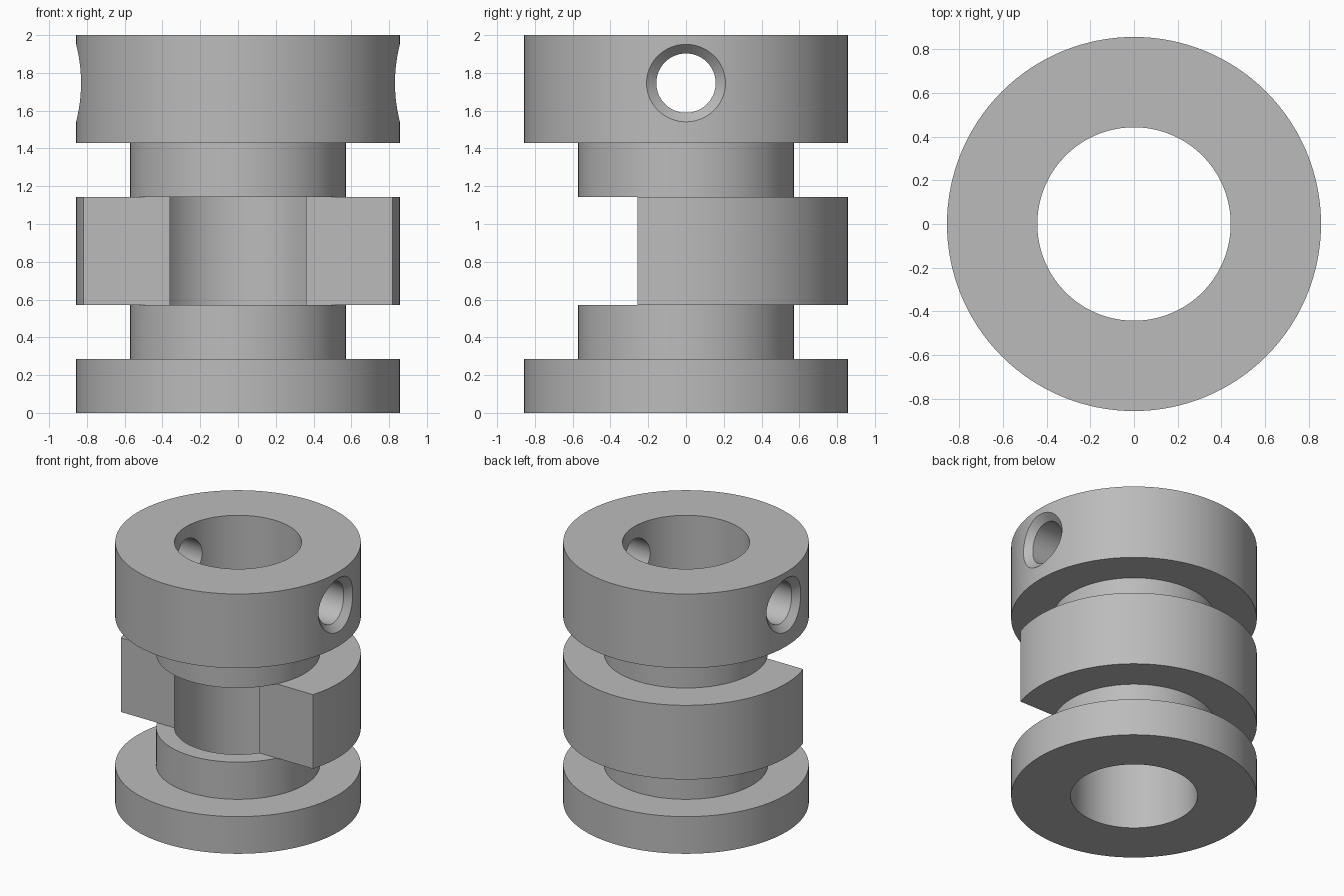
import bpy, bmesh
from math import cos, sin, pi, sqrt, radians

default = bpy.data.objects.get("Cube")
if default:
    bpy.data.objects.remove(default, do_unlink=True)

OUTER, COLLAR, BORE = 0.857, 0.571, 0.443
BAND_LOW, BAND_HIGH = 0.572, 1.143
SIDES = 128


def add_mesh(name, bm):
    bmesh.ops.recalc_face_normals(bm, faces=bm.faces)
    mesh = bpy.data.meshes.new(name)
    bm.to_mesh(mesh)
    bm.free()
    obj = bpy.data.objects.new(name, mesh)
    bpy.context.collection.objects.link(obj)
    return obj


def bridge(bm, a, b):
    n = len(a)
    for i in range(n):
        j = (i + 1) % n
        bm.faces.new((a[i], a[j], b[j], b[i]))


# Bored body: grooved profile turned around z
profile = [(BORE, 0), (OUTER, 0), (OUTER, 0.286), (COLLAR, 0.286),
           (COLLAR, BAND_LOW), (OUTER, BAND_LOW), (OUTER, BAND_HIGH),
           (COLLAR, BAND_HIGH), (COLLAR, 1.429), (OUTER, 1.429),
           (OUTER, 2), (BORE, 2)]
bm = bmesh.new()
rings = [[bm.verts.new((r * cos(2 * pi * i / SIDES), r * sin(2 * pi * i / SIDES), z))
          for i in range(SIDES)] for r, z in profile]
for k, ring in enumerate(rings):
    bridge(bm, ring, rings[(k + 1) % len(rings)])
body = add_mesh("grooved_collar", bm)

# Cutter for the flat front opening in the middle band
bm = bmesh.new()
bmesh.ops.create_cube(bm, size=1)
for v in bm.verts:
    v.co.x *= 2.4
    v.co.y = -0.257 if v.co.y > 0 else -1.2
    v.co.z = BAND_HIGH if v.co.z > 0 else BAND_LOW
slot_cutter = add_mesh("slot_cutter", bm)

# Cutter for the cross hole, with a bevel that follows the round wall
HOLE, BEVEL, HOLE_Z, N = 0.157, 0.052, 1.746, 64


def hole_ring(bm, side, spread):
    """Ring at the inner (0) or outer (1) edge of the bevel, or beyond it."""
    ring = []
    for i in range(N):
        a = 2 * pi * i / N
        y, z = HOLE * cos(a), HOLE * sin(a)
        inner_x = sqrt(OUTER ** 2 - y ** 2) - BEVEL
        rim_y, rim_z = (HOLE + BEVEL) * cos(a), (HOLE + BEVEL * 0.93) * sin(a)
        rim_x = sqrt(OUTER ** 2 - rim_y ** 2)
        ring.append(bm.verts.new((side * (inner_x + (rim_x - inner_x) * spread),
                                  y + (rim_y - y) * spread,
                                  HOLE_Z + z + (rim_z - z) * spread)))
    return ring


bm = bmesh.new()
rings = [hole_ring(bm, s, t) for s, t in ((-1, 1.6), (-1, 0), (1, 0), (1, 1.6))]
for a, b in zip(rings, rings[1:]):
    bridge(bm, a, b)
for ring in (rings[0], rings[-1]):
    x = sum(v.co.x for v in ring) / N
    centre = bm.verts.new((x, 0, HOLE_Z))
    for i in range(N):
        bm.faces.new((ring[i], ring[(i + 1) % N], centre))
hole_cutter = add_mesh("hole_cutter", bm)

# Cut, then keep the result as the body's own mesh
for cutter in (slot_cutter, hole_cutter):
    cutter.hide_render = True
    mod = body.modifiers.new(cutter.name, "BOOLEAN")
    mod.operation, mod.solver, mod.object = "DIFFERENCE", "EXACT", cutter
bpy.context.view_layer.update()
graph = bpy.context.evaluated_depsgraph_get()
cut_mesh = bpy.data.meshes.new_from_object(body.evaluated_get(graph))
body.modifiers.clear()
body.data = cut_mesh
for cutter in (slot_cutter, hole_cutter):
    bpy.data.objects.remove(cutter, do_unlink=True)

# Plain grey metal
grey = bpy.data.materials.new("plain_grey")
grey.use_nodes = True
colour = (0.5, 0.5, 0.5, 1)
grey.diffuse_color = colour
grey.node_tree.nodes["Principled BSDF"].inputs["Base Color"].default_value = colour
body.data.materials.clear()
body.data.materials.append(grey)

bpy.ops.object.select_all(action="DESELECT")
body.select_set(True)
bpy.context.view_layer.objects.active = body
bpy.ops.object.shade_smooth_by_angle(angle=radians(25))
